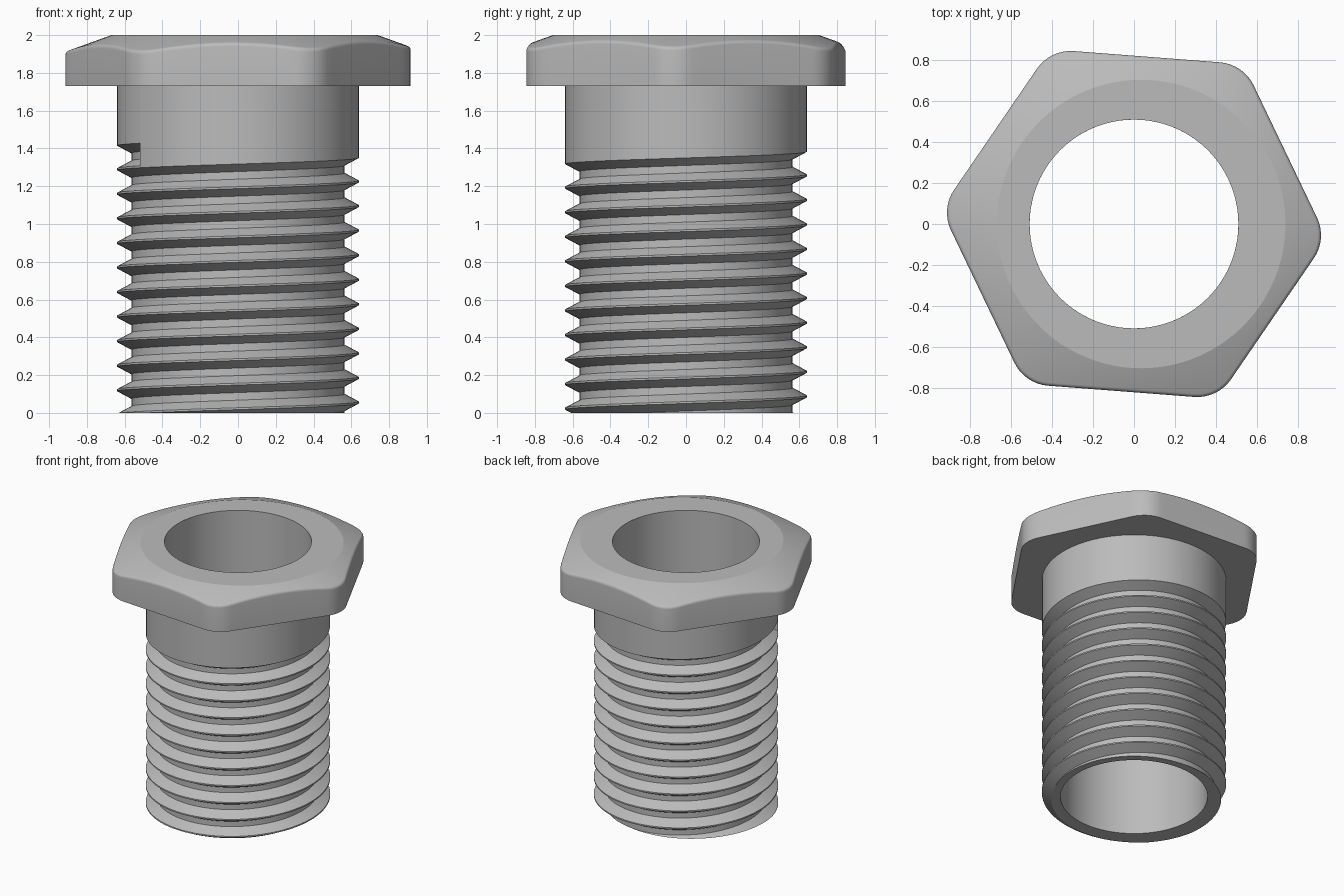
import bpy, bmesh
from math import sin, cos, pi, radians, sqrt, hypot
from mathutils import Vector

if "Cube" in bpy.data.objects:
    bpy.data.objects.remove(bpy.data.objects["Cube"])

BORE, SHANK, ROOT = 0.51, 0.64, 0.565
HEAD_Z, TOP_Z = 1.73, 2.0

steel = bpy.data.materials.new("plain grey metal")
steel.use_nodes = True
grey = (0.5, 0.5, 0.5, 1)
steel.diffuse_color = grey
steel.node_tree.nodes["Principled BSDF"].inputs["Base Color"].default_value = grey


def finish(bm, name, angle):
    mesh = bpy.data.meshes.new(name)
    bm.to_mesh(mesh)
    bm.free()
    mesh.materials.append(steel)
    obj = bpy.data.objects.new(name, mesh)
    bpy.context.collection.objects.link(obj)
    bpy.ops.object.select_all(action='DESELECT')
    obj.select_set(True)
    bpy.context.view_layer.objects.active = obj
    bpy.ops.object.shade_smooth_by_angle(angle=radians(angle))


# Threaded shank: a helical ribbon of groove and crest, with a plain collar above
N, PITCH, START = 100, 0.13, 0.055
FIRST, LAST = -2 * N, int(9.6 * N)
PROFILE = [(SHANK, 0.005), (ROOT, 0.045), (ROOT, 0.085), (SHANK, 0.125), (SHANK, 0.135)]
bm = bmesh.new()


def thread_point(i, k, collar=False):
    r, dz = PROFILE[k]
    a = 2 * pi * i / N
    z = HEAD_Z if collar and k == 4 else START + PITCH * i / N + dz
    return bm.verts.new((r * cos(a), r * sin(a), z))


for i in range(FIRST, LAST):
    collar = i >= LAST - N
    for k in range(4):
        bm.faces.new([thread_point(i, k, collar), thread_point(i + 1, k, collar),
                      thread_point(i + 1, k + 1, collar), thread_point(i, k + 1, collar)])

# Abrupt end wall of the groove
bm.faces.new([thread_point(LAST, k) for k in (3, 2, 1, 0)])
bmesh.ops.remove_doubles(bm, verts=bm.verts[:], dist=0.0001)

# Trim the foot, then pull its rim inward and up to make the bore
bmesh.ops.bisect_plane(bm, geom=bm.verts[:] + bm.edges[:] + bm.faces[:],
                       plane_co=(0, 0, 0), plane_no=(0, 0, 1), clear_inner=True)
rim = [e for e in bm.edges if e.is_boundary and all(abs(v.co.z) < 0.0001 for v in e.verts)]


def extrude_to(edges, z):
    new = bmesh.ops.extrude_edge_only(bm, edges=edges)["geom"]
    for v in new:
        if isinstance(v, bmesh.types.BMVert):
            s = BORE / hypot(v.co.x, v.co.y)
            v.co = (v.co.x * s, v.co.y * s, z)
    return [e for e in new if isinstance(e, bmesh.types.BMEdge)
            and all(abs(v.co.z - z) < 0.0001 for v in e.verts) and e.is_boundary]


extrude_to(extrude_to(rim, 0), TOP_Z)
finish(bm, "threaded_shank", 25)

# Hexagonal head outline with rounded corners
APOTHEM, ROUND, TURN = 0.82, 0.2, radians(-4.4)
outline = []
for c in range(6):
    mid = TURN + c * pi / 3
    centre = Vector((cos(mid), sin(mid))) * (APOTHEM - ROUND) / cos(pi / 6)
    arc = []
    for s in range(9):
        a = mid - pi / 6 + s * pi / 24
        arc.append(centre + ROUND * Vector((cos(a), sin(a))))
    if outline:
        start = outline[-1]
        outline += [start.lerp(arc[0], t / 14) for t in range(1, 14)]
    outline += arc
start = outline[-1]
outline += [start.lerp(outline[0], t / 14) for t in range(1, 14)]

# Head: flat top, slightly offset conical chamfer, softened edge, sides, underside
CONE = Vector((0.035, 0))
FLAT, SLOPE, SOFT = 0.705, 0.36, 0.025
bm = bmesh.new()


def head_column(p):
    d = p.normalized()
    pts = [(d * BORE, TOP_Z), (CONE + (p - CONE).normalized() * FLAT, TOP_Z)]
    edge = p - d * SOFT * (1 - cos(radians(70)))
    z0 = TOP_Z - SLOPE * ((edge - CONE).length - FLAT)
    for deg in range(70, -1, -14):
        f = radians(deg)
        pts.append((p - d * SOFT * (1 - cos(f)), z0 + SOFT * (sin(f) - sin(radians(70)))))
    pts += [(p, HEAD_Z), (d * (SHANK - 0.01), HEAD_Z)]
    return [bm.verts.new((q.x, q.y, z)) for q, z in pts]


columns = [head_column(p) for p in outline]
for a, b in zip(columns, columns[1:] + columns[:1]):
    for j in range(len(a) - 1):
        bm.faces.new([a[j], a[j + 1], b[j + 1], b[j]])
finish(bm, "hex_head", 18)
